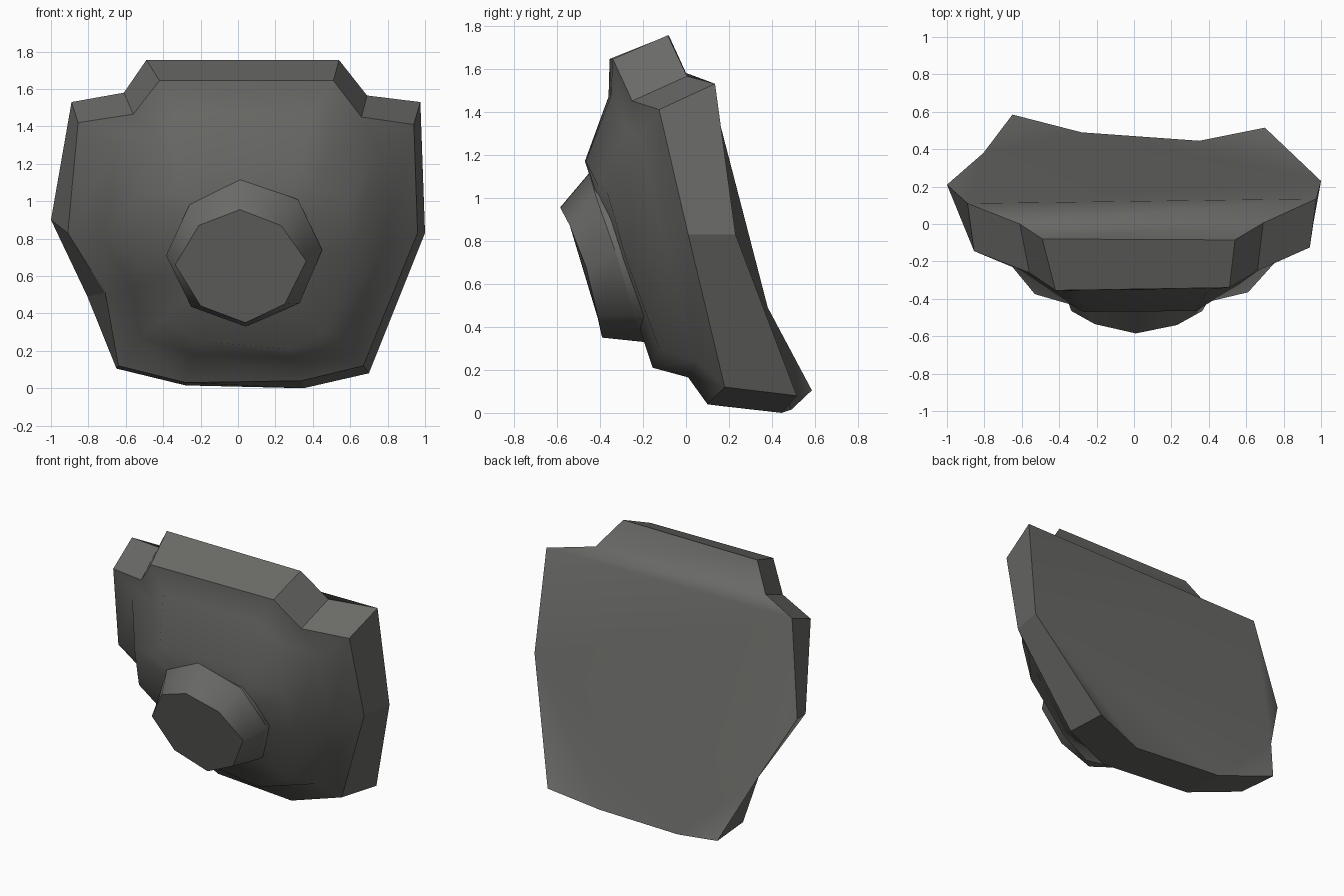
import bpy, bmesh

steel = bpy.data.materials.new("dark grey steel")
steel.diffuse_color = (0.145, 0.145, 0.137, 1)


def loft(name, rings, sharp_rings, first_cap, last_centre=None, hard_sides=False):
    """Join matching rings with quads. The first ring is closed by the given
    index faces, the last by a fan round a centre or by one flat face."""
    bm = bmesh.new()
    loops = [[bm.verts.new(p) for p in r] for r in rings]
    n = len(rings[0])
    for a, b in zip(loops, loops[1:]):
        for i in range(n):
            j = (i + 1) % n
            bm.faces.new((a[i], a[j], b[j], b[i]))
    for f in first_cap:
        bm.faces.new([loops[0][i] for i in f])
    if last_centre:
        c = bm.verts.new(last_centre)
        for i in range(n):
            bm.faces.new((loops[-1][i], loops[-1][(i + 1) % n], c))
    else:
        bm.faces.new(loops[-1])
    bmesh.ops.recalc_face_normals(bm, faces=bm.faces)
    # Smooth everywhere except along the hard rims
    for f in bm.faces:
        f.smooth = True
    for k in sharp_rings:
        for i in range(n):
            bm.edges.get((loops[k][i], loops[k][(i + 1) % n])).smooth = False
    if hard_sides:
        for i in range(n):
            bm.edges.get((loops[0][i], loops[1][i])).smooth = False
    me = bpy.data.meshes.new(name)
    bm.to_mesh(me)
    bm.free()
    me.materials.append(steel)
    ob = bpy.data.objects.new(name, me)
    bpy.context.collection.objects.link(ob)
    mod = ob.modifiers.new("weighted normals", 'WEIGHTED_NORMAL')
    mod.keep_sharp = True
    return ob


# Notched plate: hand-hewn back and front outlines
back = [(-0.49, -0.08, 1.755), (0.54, -0.085, 1.755), (0.69, 0.005, 1.565),
        (0.975, 0.135, 1.53), (1.0, 0.23, 0.83), (0.70, 0.515, 0.08),
        (0.35, 0.445, 0.0), (-0.28, 0.49, 0.015), (-0.65, 0.585, 0.105),
        (-0.805, 0.38, 0.49), (-1.0, 0.21, 0.9), (-0.89, 0.11, 1.53),
        (-0.61, 0.0, 1.58)]
front = [(-0.42, -0.355, 1.645), (0.51, -0.34, 1.645), (0.66, -0.25, 1.45),
         (0.94, -0.125, 1.41), (0.96, 0.01, 0.83), (0.67, 0.18, 0.12),
         (0.34, 0.10, 0.04), (-0.28, 0.18, 0.03), (-0.64, 0.29, 0.12),
         (-0.71, 0.16, 0.51), (-0.91, -0.01, 0.83), (-0.855, -0.145, 1.42),
         (-0.56, -0.26, 1.465)]
# Back surface, split in strips from side to side
back_faces = [(0, 1, 2), (0, 2, 12), (12, 2, 3), (12, 3, 11), (11, 3, 4),
              (11, 4, 9), (11, 9, 10), (9, 4, 7), (9, 7, 8), (4, 5, 6), (4, 6, 7)]

# Raised step: foot and crest outlines
step_base = [(-0.32, -0.36, 1.47), (0.40, -0.35, 1.47), (0.52, -0.28, 1.33),
             (0.75, -0.21, 1.29), (0.78, -0.10, 0.77), (0.58, 0.05, 0.24),
             (0.30, 0.01, 0.165), (-0.24, 0.06, 0.18), (-0.52, 0.13, 0.27),
             (-0.57, 0.04, 0.54), (-0.72, -0.09, 0.80), (-0.65, -0.23, 1.30),
             (-0.41, -0.30, 1.34)]
step_top = [(-0.27, -0.47, 1.17), (0.33, -0.465, 1.17), (0.42, -0.41, 1.06),
            (0.61, -0.365, 1.02), (0.61, -0.28, 0.72), (0.47, -0.125, 0.30),
            (0.26, -0.155, 0.21), (-0.20, -0.11, 0.25), (-0.42, -0.09, 0.36),
            (-0.47, -0.17, 0.56), (-0.57, -0.27, 0.74), (-0.53, -0.375, 1.03),
            (-0.34, -0.43, 1.06)]
loft("stepped_plate", [back, front, step_base, step_top], (0, 1), back_faces,
     last_centre=(0.03, -0.325, 0.72), hard_sides=True)

# Eight-sided boss in the middle of the step
boss_base = [(0.01, -0.45, 1.115), (0.32, -0.42, 1.01), (0.45, -0.325, 0.74),
             (0.33, -0.24, 0.455), (0.04, -0.20, 0.33), (-0.25, -0.23, 0.435),
             (-0.385, -0.325, 0.71), (-0.26, -0.41, 0.98)]
boss_face = [(0.01, -0.585, 0.955), (0.23, -0.54, 0.87), (0.365, -0.465, 0.68),
             (0.25, -0.41, 0.45), (0.04, -0.39, 0.35), (-0.2, -0.41, 0.44),
             (-0.335, -0.465, 0.66), (-0.21, -0.535, 0.87)]
boss_root = [(x, y + 0.12, z) for x, y, z in boss_base]
loft("boss", [boss_root, boss_base, boss_face], (0, 1, 2), [range(8)])
